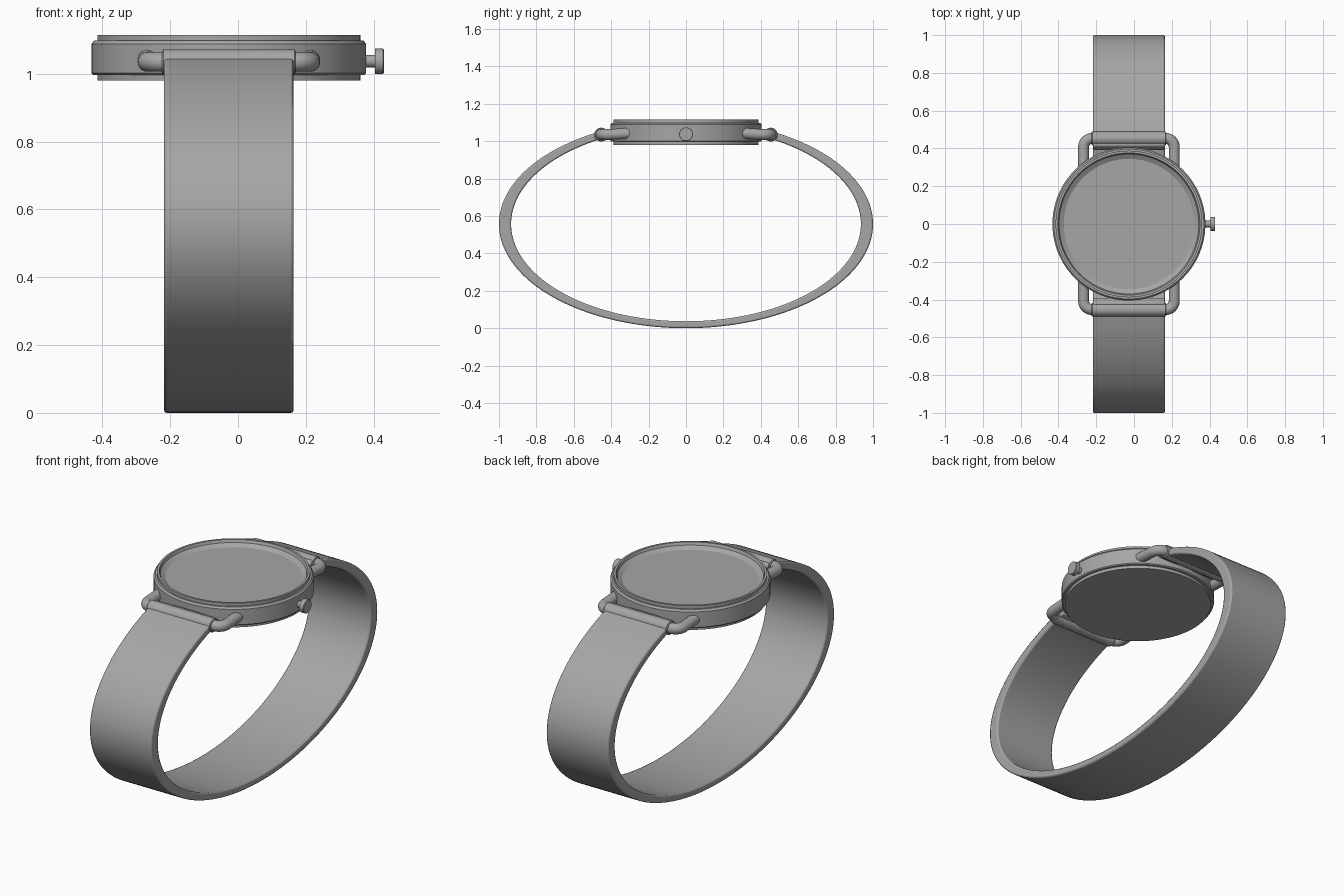
import bpy, bmesh, math
from mathutils import Matrix, Vector

cube = bpy.data.objects.get("Cube")
if cube:
    bpy.data.objects.remove(cube, do_unlink=True)

CX = -0.027       # middle of the case and strap
BAR_Y, BAR_Z = 0.453, 1.035

grey = bpy.data.materials.new("grey")
grey.use_nodes = True
COLOUR = (0.38, 0.38, 0.38, 1)
grey.diffuse_color = COLOUR
grey.node_tree.nodes["Principled BSDF"].inputs["Base Color"].default_value = COLOUR


def finish(bm, name, bevel=0.0, angle=30):
    """Turn a bmesh into a shaded object with an optional edge bevel."""
    bmesh.ops.recalc_face_normals(bm, faces=bm.faces)
    mesh = bpy.data.meshes.new(name)
    bm.to_mesh(mesh)
    bm.free()
    mesh.materials.append(grey)
    obj = bpy.data.objects.new(name, mesh)
    bpy.context.collection.objects.link(obj)
    bpy.ops.object.select_all(action='DESELECT')
    obj.select_set(True)
    bpy.context.view_layer.objects.active = obj
    bpy.ops.object.shade_smooth_by_angle(angle=math.radians(angle))
    if bevel:
        mod = obj.modifiers.new("Bevel", 'BEVEL')
        mod.width, mod.segments = bevel, 2
        mod.limit_method, mod.angle_limit = 'ANGLE', math.radians(40)
    return obj


def lathe(name, profile, matrix, steps=96):
    """Spin (radius, height) points about z, then place the result."""
    bm = bmesh.new()
    verts = [bm.verts.new((r, 0, z)) for r, z in profile]
    edges = [bm.edges.new(pair) for pair in zip(verts, verts[1:])]
    bmesh.ops.spin(bm, geom=verts + edges, cent=(0, 0, 0), axis=(0, 0, 1),
                   angle=math.tau, steps=steps)
    bmesh.ops.remove_doubles(bm, verts=bm.verts, dist=1e-5)
    bm.transform(matrix)
    return finish(bm, name)


def sweep(name, rings, bevel=0.0):
    """Skin a list of equal rings and cap both ends."""
    bm = bmesh.new()
    loops = [[bm.verts.new(p) for p in ring] for ring in rings]
    n = len(loops[0])
    for a, b in zip(loops, loops[1:]):
        for i in range(n):
            j = (i + 1) % n
            bm.faces.new((a[i], a[j], b[j], b[i]))
    bm.faces.new(loops[0])
    bm.faces.new(loops[-1])
    return finish(bm, name, bevel)


# Case with bezel, recessed dial and stepped back
lathe("watch_case", [
    (0, 0.98), (0.388, 0.98), (0.388, 0.997), (0.4, 0.997), (0.405, 1.002),
    (0.405, 1.088), (0.397, 1.098), (0.388, 1.098), (0.388, 1.115),
    (0.376, 1.115), (0.37, 1.1), (0.345, 1.085), (0, 1.085),
], Matrix.Translation((CX, 0, 0)), 128)

# Crown and its stem
lathe("crown", [(0, 0.36), (0.018, 0.36), (0.018, 0.404), (0.037, 0.404),
                (0.037, 0.428), (0.035, 0.43), (0, 0.43)],
      Matrix.Translation((0, 0, 1.037)) @ Matrix.Rotation(math.pi / 2, 4, 'Y'), 40)

# Strap: an open elliptical band, thicker at the sides
half, mid_z, steps = 0.191, 0.557, 128
start = math.asin(0.415)
rings = []
for i in range(steps + 1):
    t = start + (math.tau - 2 * start) * i / steps
    s, c = math.sin(t), math.cos(t)
    outer, inner = (s, mid_z + 0.557 * c), (0.935 * s, mid_z + 0.52 * c)
    rings.append([(CX - half, *outer), (CX + half, *outer),
                  (CX + half, *inner), (CX - half, *inner)])
sweep("strap", rings, 0.008)


# Lug wire path: out of the bar, round a bend, then into the case
def lug_rings(side, end):
    radius, bend, reach = 0.029, 0.045, 0.24
    path = [Vector((0.16, BAR_Y, BAR_Z))]
    for k in range(9):
        a = math.pi / 2 * (1 - k / 8)
        path.append(Vector((reach - bend + bend * math.cos(a),
                            BAR_Y - bend + bend * math.sin(a), BAR_Z)))
    path.append(Vector((reach, 0.29, BAR_Z + 0.008)))
    result = []
    for i, p in enumerate(path):
        d = (path[min(i + 1, len(path) - 1)] - path[max(i - 1, 0)]).normalized()
        up = Vector((0, 0, 1))
        across = d.cross(up).normalized()
        up = across.cross(d)
        ring = []
        for k in range(24):
            a = math.tau * k / 24
            q = p + radius * (math.cos(a) * across + math.sin(a) * up)
            ring.append((CX + side * q.x, end * q.y, q.z))
        result.append(ring)
    return result


for end, place in ((-1, "front"), (1, "back")):
    # Strap bar
    lathe(place + "_strap_bar",
          [(0, -0.197), (0.033, -0.197), (0.037, -0.193),
           (0.037, 0.193), (0.033, 0.197), (0, 0.197)],
          Matrix.Translation((CX, end * BAR_Y, BAR_Z))
          @ Matrix.Rotation(math.pi / 2, 4, 'Y'), 40)
    for side, hand in ((-1, "right"), (1, "left")):
        sweep(f"{place}_{hand}_lug", lug_rings(side, end))
